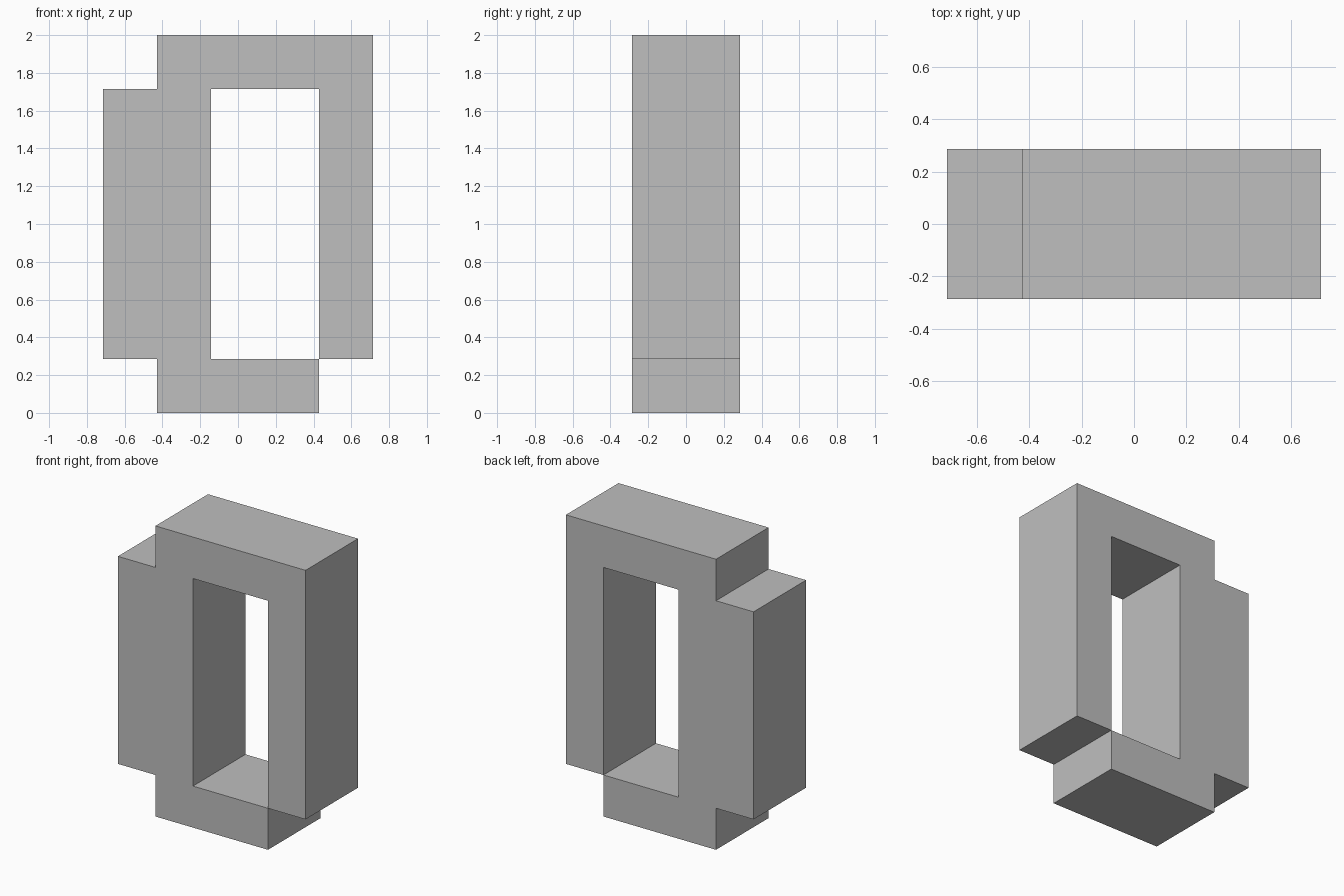
import bpy
import bmesh

# Remove the default object
cube = bpy.data.objects.get("Cube")
if cube:
    bpy.data.objects.remove(cube, do_unlink=True)

UNIT = 2 / 7   # the whole model sits on a seven-step grid
DEPTH = 2      # in units

# Plain grey
grey = bpy.data.materials.new("plain_grey")
grey.use_nodes = True
color = (0.52, 0.52, 0.52, 1)
grey.diffuse_color = color
grey.node_tree.nodes["Principled BSDF"].inputs["Base Color"].default_value = color

# One continuous band: foot, opening, thin post, top bar, thick post.
# Its two ends touch along the corner between the foot and the thin post.
outline = [
    (-1.5, 0), (1.5, 0), (1.5, 1),
    (-0.5, 1), (-0.5, 6), (1.5, 6),
    (1.5, 1), (2.5, 1), (2.5, 7),
    (-1.5, 7), (-1.5, 6), (-2.5, 6), (-2.5, 1), (-1.5, 1),
]

# Extrude the profile from front to back
bm = bmesh.new()
front = bm.faces.new(
    [bm.verts.new((x * UNIT, -DEPTH / 2 * UNIT, z * UNIT)) for x, z in outline])
back = bmesh.ops.extrude_face_region(bm, geom=[front], use_keep_orig=True)
bmesh.ops.translate(
    bm, vec=(0, DEPTH * UNIT, 0),
    verts=[g for g in back["geom"] if isinstance(g, bmesh.types.BMVert)])
bmesh.ops.recalc_face_normals(bm, faces=bm.faces)

mesh = bpy.data.meshes.new("block_frame")
bm.to_mesh(mesh)
bm.free()
mesh.materials.append(grey)
frame = bpy.data.objects.new("block_frame", mesh)
bpy.context.collection.objects.link(frame)
